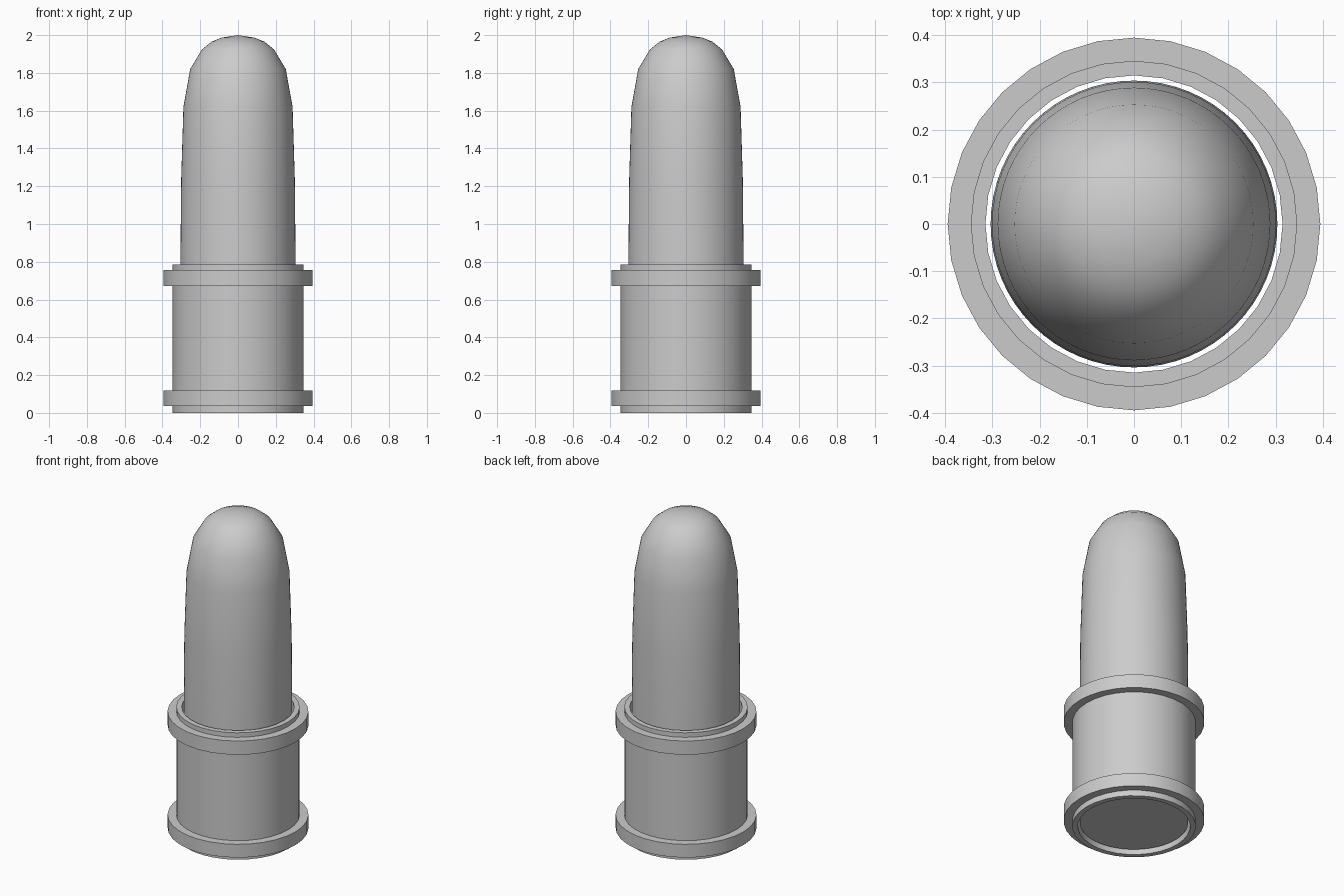
import bpy, bmesh, math

if "Cube" in bpy.data.objects:
    bpy.data.objects.remove(bpy.data.objects["Cube"])


def lathe(name, profile, sides, closed=False):
    """Spin a (radius, z) profile round z; radius 0 makes a pole."""
    bm = bmesh.new()
    rings = []
    for r, z in profile:
        if r == 0:
            rings.append([bm.verts.new((0, 0, z))] * sides)
        else:
            rings.append([bm.verts.new((r * math.cos(2 * math.pi * i / sides),
                                        r * math.sin(2 * math.pi * i / sides), z))
                          for i in range(sides)])
    pairs = list(zip(rings, rings[1:]))
    if closed:
        pairs.append((rings[-1], rings[0]))
    for a, b in pairs:
        for i in range(sides):
            j = (i + 1) % sides
            quad = list(dict.fromkeys((a[i], a[j], b[j], b[i])))
            bm.faces.new(quad)
    bmesh.ops.recalc_face_normals(bm, faces=bm.faces)
    mesh = bpy.data.meshes.new(name)
    bm.to_mesh(mesh)
    bm.free()
    ob = bpy.data.objects.new(name, mesh)
    bpy.context.collection.objects.link(ob)
    bpy.ops.object.select_all(action='DESELECT')
    ob.select_set(True)
    bpy.context.view_layer.objects.active = ob
    bpy.ops.object.shade_smooth_by_angle(angle=math.radians(35))
    return ob


# Hollow casing with two raised collars
R_IN, R_TUBE, R_COLLAR = 0.315, 0.346, 0.395
outer = [(R_TUBE, 0)]
for z0, z1 in ((0.036, 0.118), (0.672, 0.757)):
    outer += [(R_TUBE, z0), (R_COLLAR, z0), (R_COLLAR, z1), (R_TUBE, z1)]
outer += [(R_TUBE, 0.785)]
lathe("casing", outer + [(R_IN, 0.785), (R_IN, 0)], 32, closed=True)

# Round-nosed core, slightly recessed at the bottom
lathe("core", [(0, 0.027), (0.304, 0.027), (0.304, 0.9), (0.301, 1.23),
               (0.289, 1.62), (0.253, 1.82), (0.19, 1.925), (0.14, 1.965),
               (0.085, 1.987), (0, 2.0)], 64)
